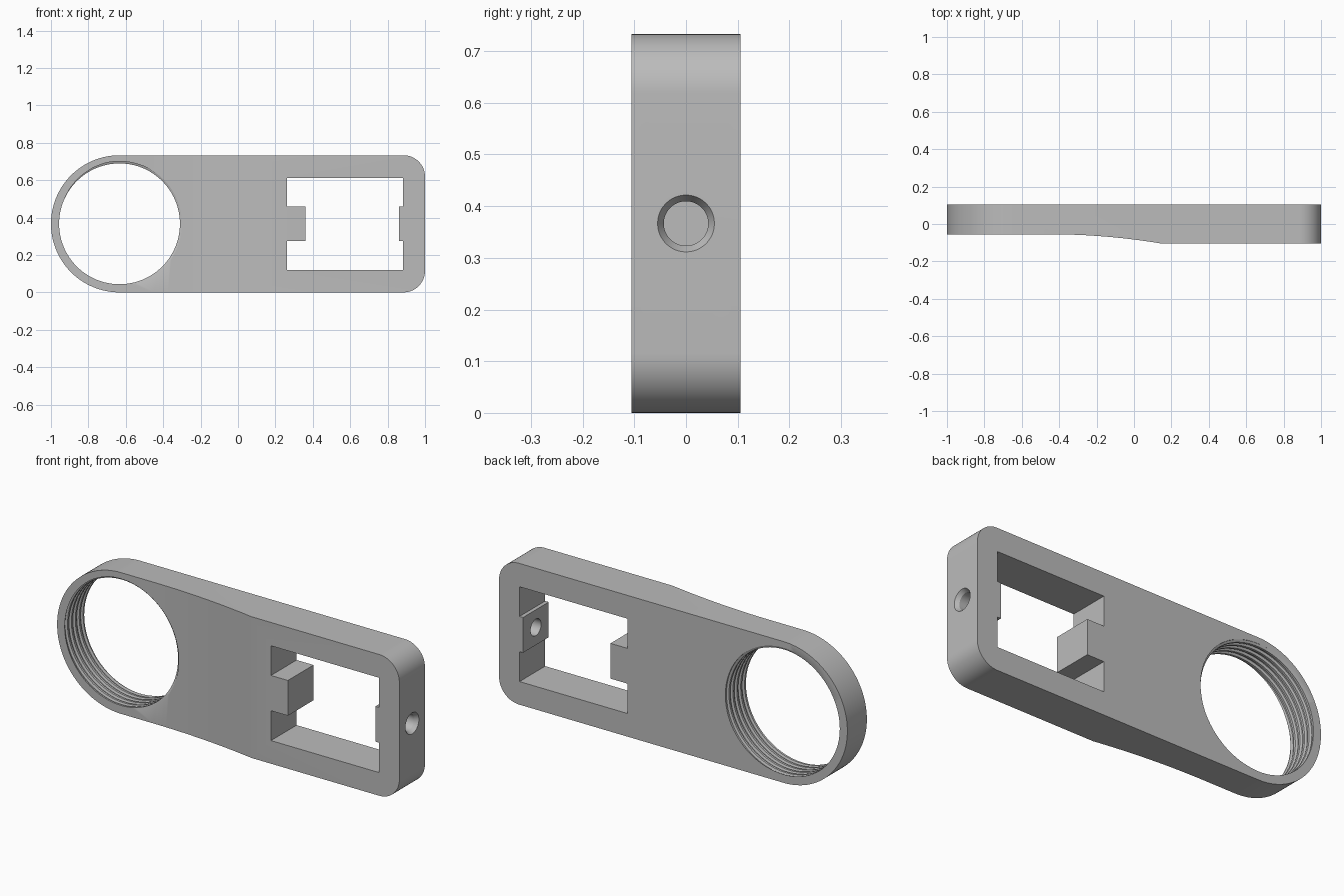
import bpy, bmesh, math
from mathutils import Vector

if "Cube" in bpy.data.objects:
    bpy.data.objects.remove(bpy.data.objects["Cube"])

H = 0.733            # overall height
MID = H / 2
DEPTH = 0.105        # half thickness
RING_X = -1 + MID    # centre of the round end

grey = bpy.data.materials.new("plain grey")
grey.use_nodes = True
grey.diffuse_color = (0.5, 0.5, 0.5, 1)
grey.node_tree.nodes["Principled BSDF"].inputs["Base Color"].default_value = (0.5, 0.5, 0.5, 1)


def finish(bm, name):
    bmesh.ops.recalc_face_normals(bm, faces=bm.faces)
    mesh = bpy.data.meshes.new(name)
    bm.to_mesh(mesh)
    bm.free()
    mesh.materials.append(grey)
    obj = bpy.data.objects.new(name, mesh)
    bpy.context.collection.objects.link(obj)
    return obj


def prism(name, points, direction):
    bm = bmesh.new()
    face = bm.faces.new([bm.verts.new(p) for p in points])
    new = bmesh.ops.extrude_face_region(bm, geom=[face])["geom"]
    bmesh.ops.translate(bm, vec=Vector(direction),
                        verts=[v for v in new if isinstance(v, bmesh.types.BMVert)])
    return finish(bm, name)


def arc(cx, cz, r, start, end, n):
    angles = [math.radians(start + (end - start) * i / n) for i in range(n + 1)]
    return [(cx + r * math.cos(a), cz + r * math.sin(a)) for a in angles]


# Plate with one round end and two rounded corners
CORNER = 0.115
outline = (arc(RING_X, MID, MID, 90, 270, 64)
           + arc(1 - CORNER, CORNER, CORNER, -90, 0, 16)
           + arc(1 - CORNER, H - CORNER, CORNER, 0, 90, 16))
body = prism("ring_holder_body", [(x, -DEPTH, z) for x, z in outline], (0, 2 * DEPTH, 0))

# Front relief: thin at the ring, curving out to full thickness
START, LENGTH = -0.45, 0.6
curve = [(START + LENGTH * t / 24, -0.055 - 0.05 * (t / 24) ** 2) for t in range(25)]
relief = [(-1.2, -0.055)] + curve + [(0.16, -0.2), (-1.2, -0.2)]
cutters = [prism("relief_cutter", [(x, y, -0.1) for x, y in relief], (0, 0, H + 0.2))]

# Rectangular window with a tab on each end
W0, W1, LOW, HIGH, T0, T1 = 0.263, 0.882, 0.12, 0.612, 0.275, 0.458
window = [(W0, LOW), (W1, LOW), (W1, T0), (0.862, T0), (0.862, T1), (W1, T1),
          (W1, HIGH), (W0, HIGH), (W0, T1), (0.36, T1), (0.36, T0), (W0, T0)]
cutters.append(prism("window_cutter", [(x, -0.3, z) for x, z in window], (0, 0.6, 0)))


# Screw hole through the end wall, countersunk outside
def lathe_x(name, profile, n=48):
    bm = bmesh.new()
    rings = [[bm.verts.new((x, y, z)) for y, z in arc(0, MID, r, 0, 360 - 360 / n, n - 1)]
             for x, r in profile]
    for a, b in zip(rings, rings[1:]):
        for i in range(n):
            bm.faces.new((a[i], a[(i + 1) % n], b[(i + 1) % n], b[i]))
    bm.faces.new(rings[0])
    bm.faces.new(rings[-1])
    return finish(bm, name)


cutters.append(lathe_x("screw_hole_cutter",
                       [(0.8, 0.043), (0.98, 0.043), (1.0, 0.055), (1.05, 0.055)]))


# Threaded ring bore: a helical surface closed with a fan at each end
def thread(name, crest, root, pitch, n=96, turns=12):
    bm = bmesh.new()
    shape = [(0, crest), (0.35, crest), (0.5, root), (0.85, root)]
    steps = len(shape)
    verts = {}

    def vert(row, col):
        if col == n:
            row, col = row + steps, 0
        if (row, col) not in verts:
            off, r = shape[row % steps]
            a = 2 * math.pi * col / n
            y = pitch * (row // steps + off + col / n - turns / 2 - 0.5)
            verts[row, col] = bm.verts.new((RING_X + r * math.cos(a), y, MID + r * math.sin(a)))
        return verts[row, col]

    for row in range(turns * steps):
        for col in range(n):
            bm.faces.new((vert(row, col), vert(row, col + 1),
                          vert(row + 1, col + 1), vert(row + 1, col)))
    rims = [e for e in bm.edges if e.is_boundary]
    for side in (-1, 1):
        centre = bm.verts.new((RING_X, side * pitch * turns / 2, MID))
        for e in rims:
            if e.verts[0].co.y * side > 0:
                bm.faces.new((centre, e.verts[0], e.verts[1]))
    return finish(bm, name)


cutters.append(thread("thread_cutter", 0.323, 0.334, 0.032))

# Cut everything out of the body, then drop the cutters
for cutter in cutters:
    cutter.hide_render = True
    mod = body.modifiers.new(cutter.name, "BOOLEAN")
    mod.operation = "DIFFERENCE"
    mod.solver = "EXACT"
    mod.object = cutter
bpy.context.view_layer.update()
bpy.context.view_layer.objects.active = body
body.select_set(True)
for mod in list(body.modifiers):
    bpy.ops.object.modifier_apply(modifier=mod.name)
for cutter in cutters:
    bpy.data.objects.remove(cutter)
bpy.ops.object.shade_smooth_by_angle(angle=math.radians(25))
